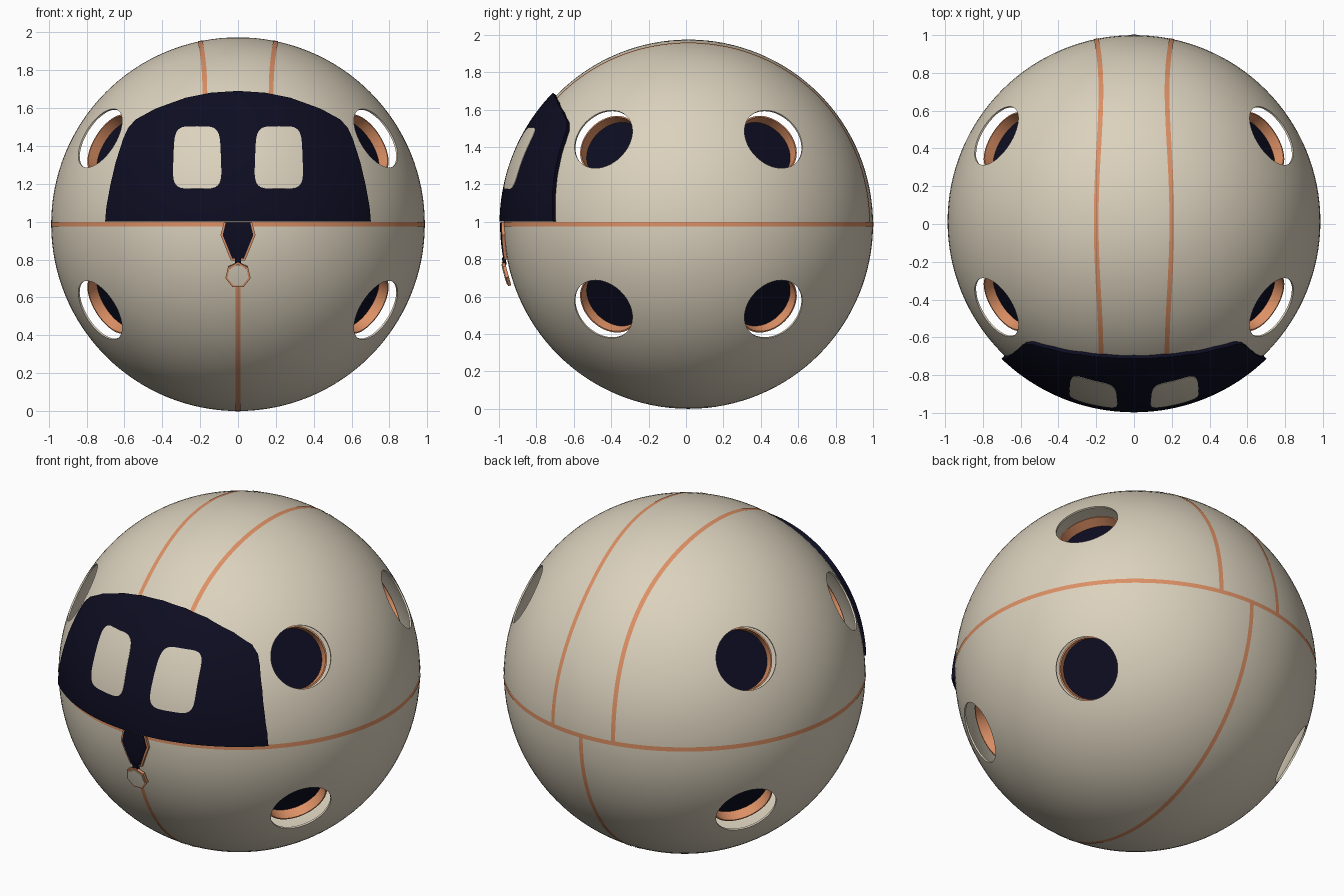
import bpy, bmesh, math
from mathutils import Vector

if "Cube" in bpy.data.objects:
    bpy.data.objects.remove(bpy.data.objects["Cube"])

R = 0.987                            # body radius
C = Vector((0, 0.013, 0.987))        # body centre


def material(name, col):
    m = bpy.data.materials.new(name)
    m.diffuse_color = (*col, 1)
    m.use_nodes = True
    m.node_tree.nodes["Principled BSDF"].inputs["Base Color"].default_value = m.diffuse_color
    return m


BEIGE = material("warm_beige", (0.71, 0.64, 0.51))
ORANGE = material("copper_orange", (0.72, 0.28, 0.13))
NAVY = material("dark_navy", (0.004, 0.004, 0.016))


def finish(name, bm, mat, angle=35, normals=True):
    if normals:
        bmesh.ops.recalc_face_normals(bm, faces=bm.faces[:])
    me = bpy.data.meshes.new(name)
    bm.to_mesh(me)
    bm.free()
    me.materials.append(mat)
    me.polygons.foreach_set("use_smooth", [True] * len(me.polygons))
    me.set_sharp_from_angle(angle=math.radians(angle))
    ob = bpy.data.objects.new(name, me)
    bpy.context.collection.objects.link(ob)
    return ob


def resample(pts, step=0.03):
    out = []
    for i, a in enumerate(pts):
        b = pts[(i + 1) % len(pts)]
        n = max(1, math.ceil(math.dist(a, b) / step))
        out += [(a[0] + (b[0] - a[0]) * k / n, a[1] + (b[1] - a[1]) * k / n) for k in range(n)]
    return out


def patch(name, outline, r_out, r_in, mat, rings=8):
    """Curved plate: an (x, z) outline wrapped on the front of the ball, with a rim."""
    pts = resample(outline)
    n = len(pts)
    cx = (min(p[0] for p in pts) + max(p[0] for p in pts)) / 2
    cz = (min(p[1] for p in pts) + max(p[1] for p in pts)) / 2

    def wrap(x, z, r):
        dz = z - C.z
        return C + Vector((x, -math.sqrt(max(0, 1 - x * x - dz * dz)), dz)) * r

    bm = bmesh.new()
    centre = bm.verts.new(wrap(cx, cz, r_out))
    loops = []
    for k in range(1, rings + 1):
        f = k / rings
        loops.append([bm.verts.new(wrap(cx + (x - cx) * f, cz + (z - cz) * f, r_out)) for x, z in pts])
    loops.append([bm.verts.new(wrap(x, z, r_in)) for x, z in pts])
    for i in range(n):
        j = (i + 1) % n
        bm.faces.new((centre, loops[0][i], loops[0][j]))
        for a, b in zip(loops, loops[1:]):
            bm.faces.new((a[i], b[i], b[j], a[j]))
    bm.normal_update()
    # face outward from the ball
    f = centre.link_faces[0]
    if f.normal.dot(f.calc_center_median() - C) < 0:
        bmesh.ops.reverse_faces(bm, faces=bm.faces[:])
    return finish(name, bm, mat, normals=False)


def strip(name, pairs, r=R + 0.002):
    """Thin seam band from pairs of left/right directions."""
    bm = bmesh.new()
    rows = [[bm.verts.new(C + Vector(p).normalized() * r) for p in pair] for pair in pairs]
    for a, b in zip(rows, rows[1:]):
        f = bm.faces.new((a[0], a[1], b[1], b[0]))
        f.normal_update()
        if f.normal.dot(f.calc_center_median() - C) < 0:
            f.normal_flip()
    return finish(name, bm, ORANGE, normals=False)


def mirrored(half):
    return half + [(-x, z) for x, z in reversed(half) if x > 0]


# eight port directions
PORTS = [Vector((sx * 0.75, sy * 0.468, sz * 0.468)).normalized()
         for sx in (-1, 1) for sy in (-1, 1) for sz in (-1, 1)]
PORT_R, PORT_D = 0.175, 0.971


def lathe_ports(name, profile, mat, seg=48):
    """Revolve a closed (radius, height) profile around every port axis."""
    bm = bmesh.new()
    for d in PORTS:
        q = d.to_track_quat('Z', 'Y')
        rows = []
        for s in range(seg):
            a = 2 * math.pi * s / seg
            rows.append([bm.verts.new(C + q @ Vector((r * math.cos(a), r * math.sin(a), h)))
                         for r, h in profile])
        m = len(profile)
        for s in range(seg):
            a, b = rows[s], rows[(s + 1) % seg]
            for i in range(m):
                j = (i + 1) % m
                if profile[i][0] + profile[j][0] > 0:
                    bm.faces.new((a[i], a[j], b[j], b[i]))
    bmesh.ops.remove_doubles(bm, verts=bm.verts[:], dist=1e-5)
    return finish(name, bm, mat)


# hollow body shell with round ports cut through it
bm = bmesh.new()
bmesh.ops.create_uvsphere(bm, u_segments=128, v_segments=64, radius=R)
inner = bmesh.ops.create_uvsphere(bm, u_segments=96, v_segments=48, radius=R - 0.01)["verts"]
bmesh.ops.reverse_faces(bm, faces=list({f for v in inner for f in v.link_faces}))
bmesh.ops.translate(bm, verts=bm.verts[:], vec=C)
shell = finish("body_shell", bm, BEIGE, normals=False)
cutter = lathe_ports("port_cutter",
                     [(0, 0.8), (PORT_R, 0.8), (PORT_R, 1.1), (0, 1.1)], BEIGE, 64)
cutter.hide_render = True
mod = shell.modifiers.new("ports", 'BOOLEAN')
mod.operation, mod.solver, mod.object = 'DIFFERENCE', 'EXACT', cutter
deps = bpy.context.evaluated_depsgraph_get()
baked = bpy.data.meshes.new_from_object(shell.evaluated_get(deps))
shell.modifiers.clear()
shell.data = baked
baked.set_sharp_from_angle(angle=math.radians(35))
bpy.data.objects.remove(cutter)

# recessed port rings and floors
lathe_ports("port_rings", [(0.168, PORT_D - 0.14), (0.176, PORT_D - 0.14),
                           (0.176, PORT_D - 0.065), (0.168, PORT_D - 0.065)], ORANGE)
lathe_ports("port_floors", [(0, PORT_D - 0.138), (0.17, PORT_D - 0.138),
                            (0.17, PORT_D - 0.125), (0, PORT_D - 0.125)], NAVY)

# seams
W = 0.013
N = 128
strip("equator_seam", [[(math.cos(a), math.sin(a), s * W) for s in (-1, 1)]
                       for a in (2 * math.pi * i / N for i in range(N + 1))])
strip("lower_seam", [[(s * W, math.cos(a), -math.sin(a)) for s in (-1, 1)]
                     for a in (math.pi * i / N for i in range(N + 1))])
for side, label in ((-1, "left"), (1, "right")):
    pairs = []
    for i in range(N + 1):
        a = math.radians(136) * i / N
        x = 0.187 + 0.013 * math.cos(4 * a)
        pairs.append([(side * (x + s * W) / R, math.cos(a) * 0.98, math.sin(a) * 0.98)
                      for s in (-1, 1)])
    strip("upper_seam_" + label, pairs)

# face visor
patch("visor", mirrored([(0, 1.002), (0.695, 1.002), (0.688, 1.08), (0.668, 1.19), (0.64, 1.31),
                         (0.60, 1.435), (0.575, 1.49), (0.535, 1.535), (0.43, 1.592),
                         (0.275, 1.648), (0.14, 1.675), (0, 1.684)]),
      1.010, 0.98, NAVY, 24)

# eyes: rounded rectangles, a little narrower at the top
for side, label in ((-1, "left"), (1, "right")):
    pts = []
    for i in range(48):
        a = 2 * math.pi * i / 48
        u = math.copysign(abs(math.cos(a)) ** 0.42, math.cos(a))
        v = math.copysign(abs(math.sin(a)) ** 0.42, math.sin(a))
        pts.append((side * (0.213 + u * (0.124 - 0.006 * v)), 1.335 + 0.163 * v))
    patch("eye_" + label, pts, 1.0125, 1.004, BEIGE)

# slider below the visor, with its trim
patch("slider_trim", mirrored([(0, 0.797), (0.038, 0.797), (0.092, 0.93), (0.074, 0.998), (0, 0.998)]),
      1.003, 0.98, ORANGE, 5)
patch("slider", mirrored([(0, 0.806), (0.03, 0.806), (0.08, 0.93), (0.064, 0.997), (0, 0.997)]),
      1.007, 0.99, NAVY, 5)
patch("pull_link", [(-0.016, 0.77), (0.016, 0.77), (0.016, 0.81), (-0.016, 0.81)],
      1.014, 0.995, NAVY, 2)


def heptagon(r):
    return [(r * math.sin(2 * math.pi * i / 7), 0.722 + r * math.cos(2 * math.pi * i / 7))
            for i in range(7)]


# pull tab
patch("pull_tab_trim", heptagon(0.067), 1.019, 1.002, ORANGE, 3)
patch("pull_tab", heptagon(0.056), 1.023, 1.010, BEIGE, 3)
